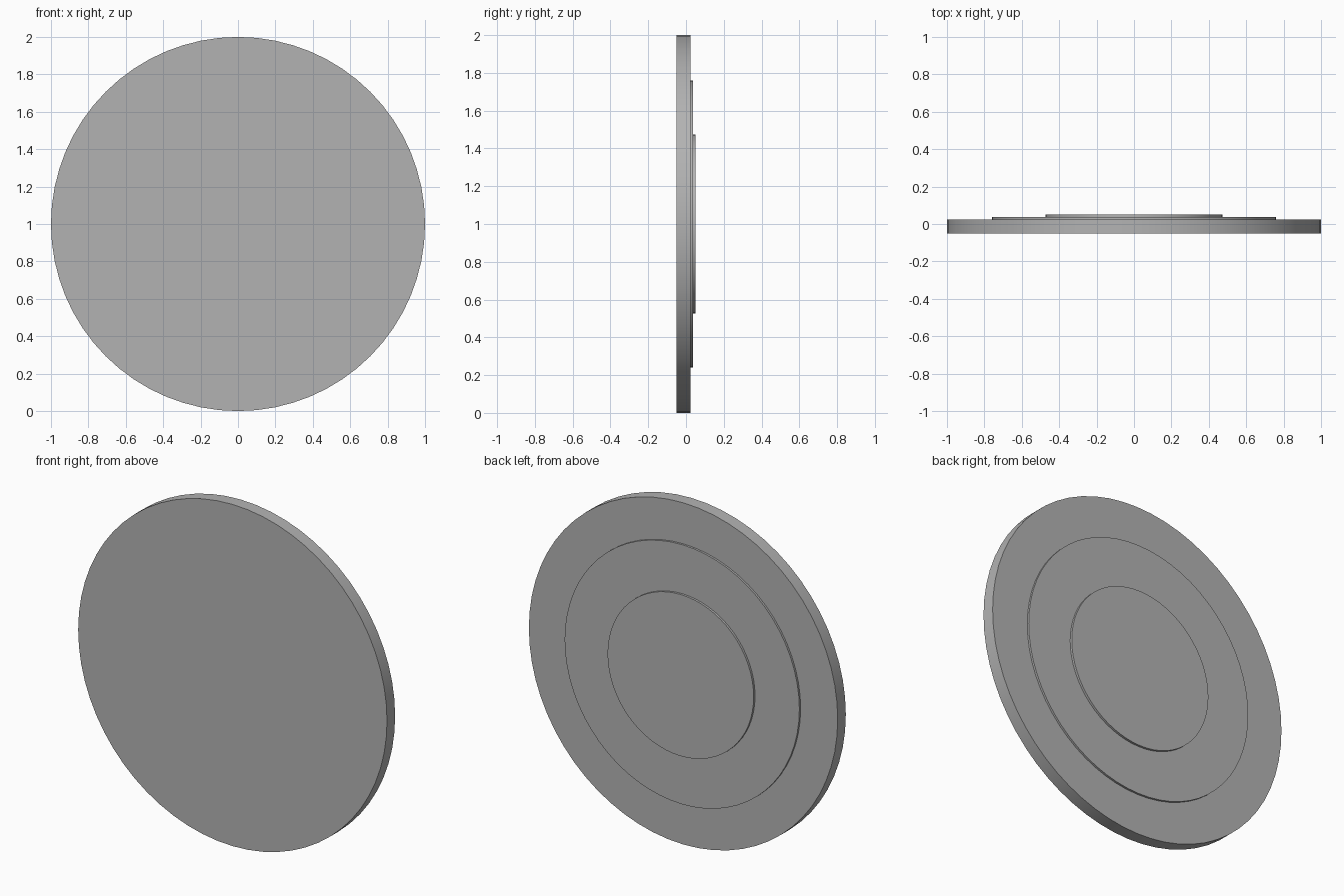
import bpy, math

if "Cube" in bpy.data.objects:
    bpy.data.objects.remove(bpy.data.objects["Cube"])

SIDES = 64

# Darker grey shared by all parts
grey = bpy.data.materials.new("dark_grey")
grey.diffuse_color = (0.45, 0.45, 0.45, 1)
grey.use_nodes = True
grey.node_tree.nodes["Principled BSDF"].inputs["Base Color"].default_value = grey.diffuse_color


def disc(name, radius, y_front, y_back):
    """Round plate standing upright, facing along y."""
    bpy.ops.mesh.primitive_cylinder_add(
        vertices=SIDES, radius=radius, depth=y_back - y_front,
        location=(0, (y_front + y_back) / 2, 1),
        rotation=(math.pi / 2, 0, 0))
    obj = bpy.context.object
    obj.name = name
    obj.data.materials.append(grey)
    bpy.ops.object.transform_apply(location=False, rotation=True, scale=True)
    bpy.ops.object.shade_smooth_by_angle(angle=math.radians(30))
    return obj


# Main plate, then two raised tiers stepped onto its back
disc("main_plate", 1.0, -0.05, 0.025)
disc("middle_tier", 0.76, 0.02, 0.037)
disc("centre_tier", 0.473, 0.03, 0.05)
